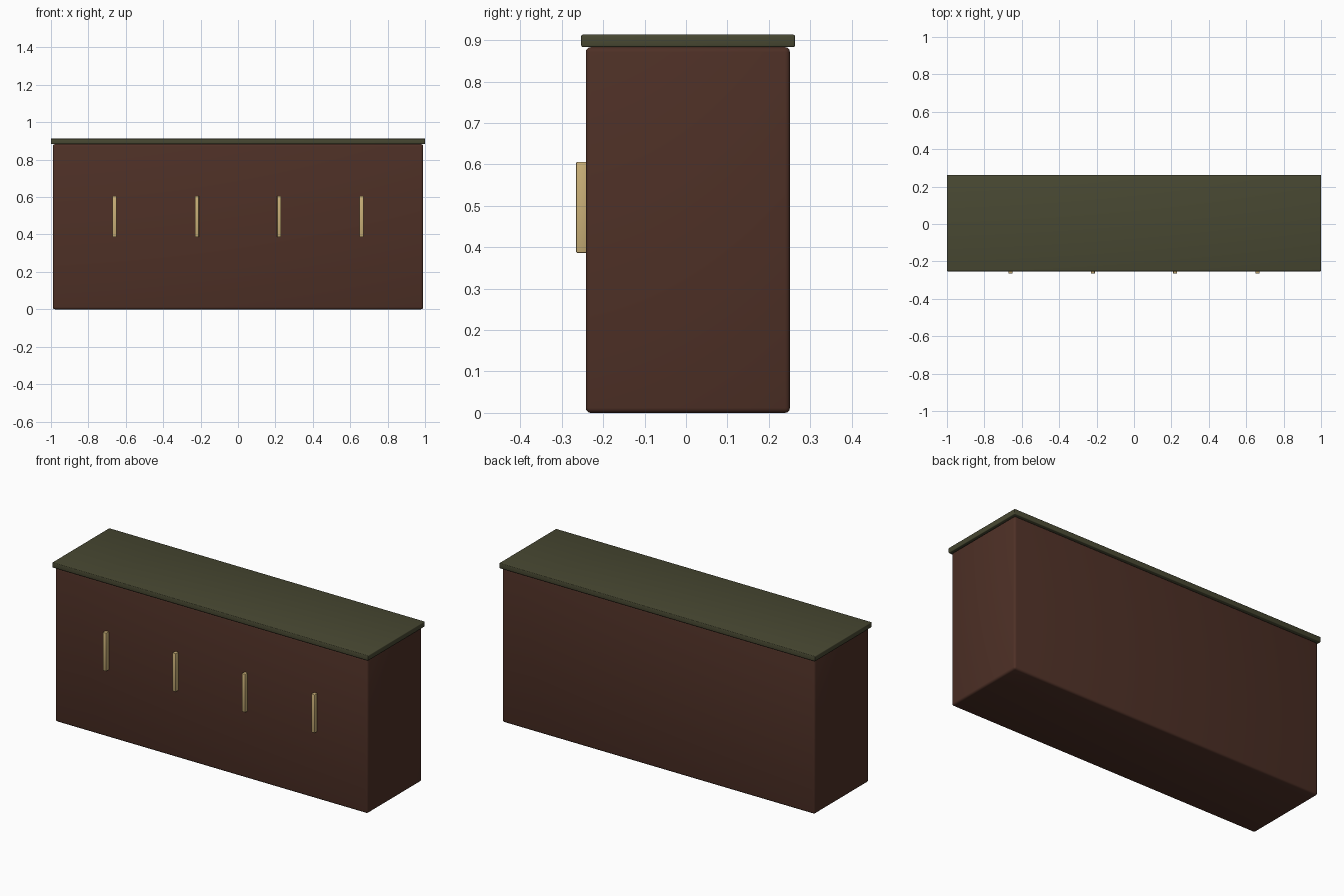
import bpy

if "Cube" in bpy.data.objects:
    bpy.data.objects.remove(bpy.data.objects["Cube"])


def material(name, rgb):
    m = bpy.data.materials.new(name)
    lin = [(c / 255 / 12.92) if c < 10 else ((c / 255 + 0.055) / 1.055) ** 2.4 for c in rgb]
    m.diffuse_color = (*lin, 1)
    m.use_nodes = True
    m.node_tree.nodes["Principled BSDF"].inputs["Base Color"].default_value = m.diffuse_color
    return m


def box(name, lo, hi, bevel, segments, mat):
    bpy.ops.mesh.primitive_cube_add(size=1, location=[(a + b) / 2 for a, b in zip(lo, hi)])
    ob = bpy.context.object
    ob.name = name
    ob.scale = [b - a for a, b in zip(lo, hi)]
    bpy.ops.object.transform_apply(location=False, rotation=False, scale=True)
    mod = ob.modifiers.new("soft_edges", "BEVEL")
    mod.width = bevel
    mod.segments = segments
    bpy.ops.object.modifier_apply(modifier=mod.name)
    bpy.ops.object.shade_smooth_by_angle()
    ob.data.materials.append(mat)
    return ob


wood = material("dark_brown_wood", (78, 48, 38))
stone = material("olive_stone", (72, 72, 50))
brass = material("brass", (202, 176, 120))

# Cabinet body and worktop
box("cabinet_body", (-0.99, -0.242, 0), (0.99, 0.251, 0.883), 0.012, 3, wood)
box("worktop", (-1, -0.253, 0.883), (1, 0.263, 0.913), 0.004, 3, stone)

# Row of four upright bar handles
for i in range(4):
    x = -0.66 + 0.44 * i
    box(f"handle_{i + 1}", (x - 0.011, -0.265, 0.386), (x + 0.011, -0.238, 0.606), 0.003, 2, brass)
